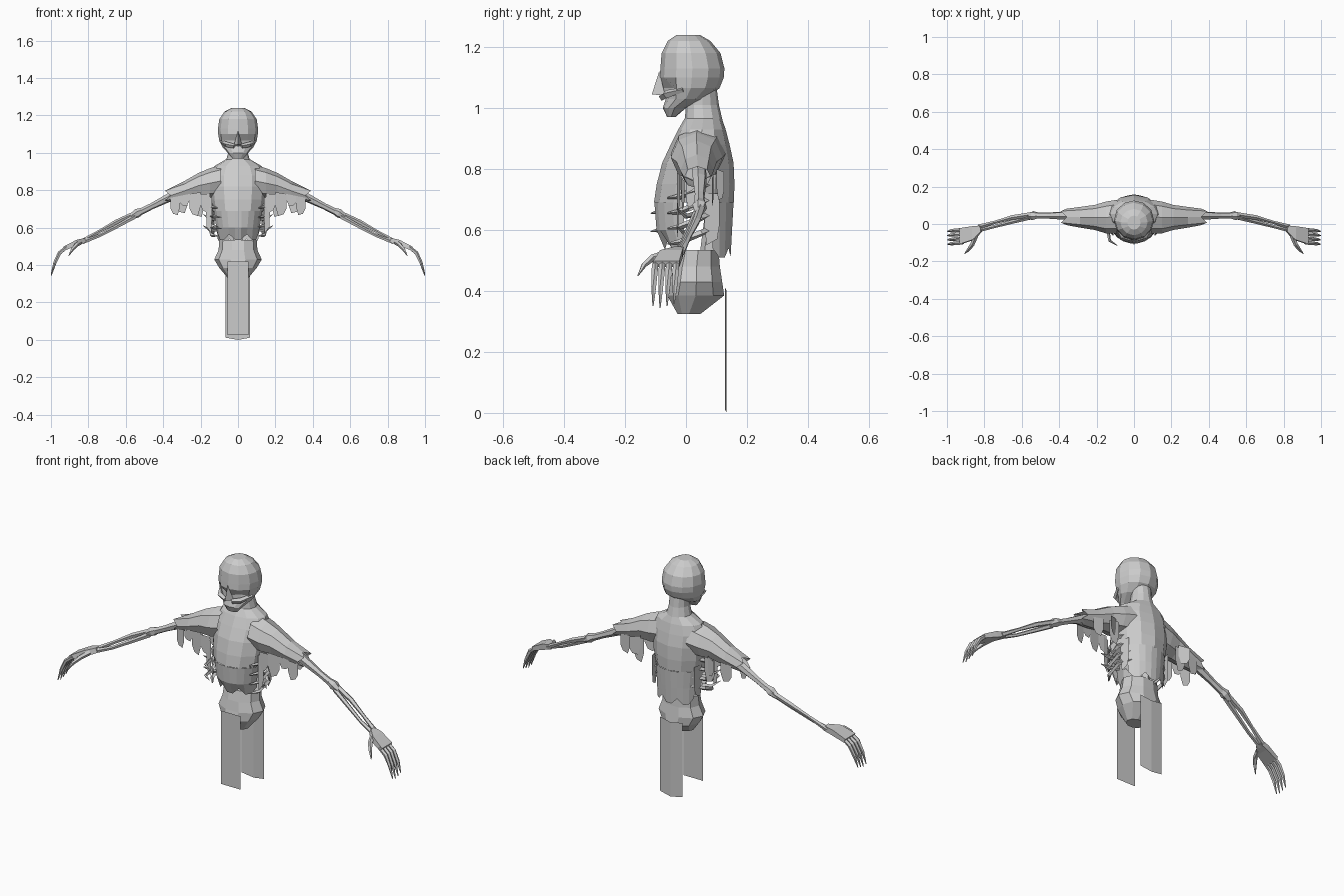
import bpy, bmesh, math
from mathutils import Vector


def make(name, verts, faces, mirror=False):
    me = bpy.data.meshes.new(name)
    me.from_pydata([tuple(v) for v in verts], [], faces)
    bm = bmesh.new()
    bm.from_mesh(me)
    bmesh.ops.recalc_face_normals(bm, faces=bm.faces)
    bm.to_mesh(me)
    bm.free()
    ob = bpy.data.objects.new(name, me)
    bpy.context.collection.objects.link(ob)
    if mirror:
        ob.modifiers.new("mirror", 'MIRROR')
    return ob


def loft(name, rings, closed=True, caps=(True, True), mirror=False):
    n = len(rings[0])
    verts = [v for r in rings for v in r]
    faces = []
    for i in range(len(rings) - 1):
        for j in range(n if closed else n - 1):
            k = (j + 1) % n
            faces.append((i*n + j, i*n + k, (i+1)*n + k, (i+1)*n + j))
    if closed and caps[0]:
        faces.append(tuple(range(n)))
    if closed and caps[1]:
        faces.append(tuple(range(len(verts) - n, len(verts))))
    return make(name, verts, faces, mirror)


def level(z, hw, yf, yb, n=12, a0=0, a1=360):
    """Horizontal oval (or arc of it) between front yf and back yb."""
    count = n if a1 - a0 == 360 else n + 1
    out = []
    for i in range(count):
        a = math.radians(a0 + (a1 - a0) * i / n)
        out.append((hw * math.cos(a), (yf + yb)/2 + (yb - yf)/2 * math.sin(a), z))
    return out


def tube(name, pts, radii, n=5, mirror=True):
    pts = [Vector(p) for p in pts]
    rings = []
    for i, (p, r) in enumerate(zip(pts, radii)):
        d = (pts[min(i+1, len(pts)-1)] - pts[max(i-1, 0)]).normalized()
        u = d.cross(Vector((0.1, 0.3, 1)) if abs(d.z) < .9 else Vector((1, 0, 0))).normalized()
        w = d.cross(u)
        rings.append([p + r * (u*math.cos(2*math.pi*k/n) + w*math.sin(2*math.pi*k/n)) for k in range(n)])
    return loft(name, rings, mirror=mirror)


def strip(name, a, b, drop, taper=.5, mirror=True):
    """Ragged cloth strip hanging from edge a-b."""
    a, b = Vector(a), Vector(b)
    m, d = (a + b)/2, Vector((0, 0, -drop))
    lo_a, lo_b = m.lerp(a, taper) + d, m.lerp(b, taper) + d*.88
    return make(name, [a, b, b + d*.6, lo_b, lo_a, a + d*.6],
                [(0, 1, 2, 5), (5, 2, 3, 4)], mirror)


# Skull with sunken eye sockets
skull = loft("head", [level(*r) for r in [
    (1.24, .035, -.03, .045), (1.22, .073, -.06, .08), (1.18, .1, -.08, .113),
    (1.13, .107, -.084, .126), (1.10, .106, -.086, .124), (1.065, .1, -.078, .11),
    (1.03, .082, -.066, .065), (1.0, .055, -.076, .0), (.97, .03, -.062, -.035)]])
for v in skull.data.vertices:
    if v.co.y < -.04 and .02 < abs(v.co.x) < .07 and 1.05 < v.co.z < 1.08:
        v.co.y += .025
make("nose", [(0, -.088, 1.12), (-.022, -.068, 1.04), (.022, -.068, 1.04), (0, -.112, 1.045)],
     [(0, 1, 3), (0, 3, 2), (1, 2, 3)])
tube("cheekbone", [(.02, -.078, 1.035), (.06, -.065, 1.045), (.092, -.01, 1.06)], [.012, .014, .008], 4)

# Neck and shirt body
loft("neck", [level(*r) for r in [
    (1.07, .052, .01, .1), (1.01, .05, 0, .108), (.95, .066, -.005, .122)]], caps=(False, False))
loft("shirt_upper", [level(*r) for r in [
    (.965, .065, -.005, .118), (.93, .125, -.025, .13), (.88, .15, -.05, .143),
    (.82, .15, -.078, .156), (.75, .145, -.096, .159), (.69, .135, -.105, .157)]],
    caps=(False, False))

# Shirt front and back tails with a ragged lower edge
for name, a0, a1, rows in [
    ("shirt_front", 195, 345, [(.69, .135, -.105, .157), (.6, .12, -.098, .15), (.535, .112, -.07, .14)]),
    ("shirt_back", 25, 155, [(.69, .135, -.105, .157), (.6, .125, -.08, .152), (.51, .12, -.06, .147)])]:
    rings = [level(*r, n=9, a0=a0, a1=a1) for r in rows]
    rings[-1] = [(x, y, z + (.03 if i % 3 == 0 else 0)) for i, (x, y, z) in enumerate(rings[-1])]
    loft(name, rings, closed=False)
strip("side_strip_front", (.14, -.03, .76), (.17, -.025, .77), .19, .8)
strip("side_strip_back", (.135, .06, .72), (.125, .11, .72), .17, .7)
strip("side_strip_middle", (.148, .0, .76), (.147, .045, .76), .1)

# Spine, ribs and pelvis
tube("spine", [(0, .085, .8), (0, .09, .65), (0, .07, .48)], [.025, .028, .03], 6, False)
for i, z in enumerate((.74, .69, .64, .59)):
    tube("rib", [(.02, .1, z + .01), (.1, .095, z + .02), (.145, .05, z), (.14, -.02, z - .03),
                 (.11, -.06, z - .035)], [.01, .011, .011, .01, .003], 4)
for z in (.66, .6):
    tube("broken_rib", [(.11, .02, z - .01), (.15, .0, z - .015), (.185, -.03, z + .01)], [.01, .009, .002], 4)
    tube("front_rib", [(-.14, -.03, z), (-.13, -.09, z), (-.09, -.115, z - .005)], [.009, .008, .002], 4, False)
loft("pelvis", [level(*r, n=10) for r in [
    (.535, .1, -.03, .11), (.48, .104, -.045, .115), (.43, .127, -.055, .123),
    (.385, .1, -.066, .13), (.325, .05, -.03, .05)]])

# Loincloth panels
make("front_loincloth", [(-.057, -.062, .42), (.057, -.062, .42), (.057, -.062, .025), (-.057, -.062, .025)],
     [(0, 1, 2, 3)])
loft("back_loincloth", [[(-.068, .128, z + .012), (0, .133, z), (.065, .128, z + .012)] for z in (.4, 0)],
     closed=False)

# Sleeves with jagged cuffs
rings = []
for x, zc, hz, yc, hy in [(.09, .85, .085, .04, .09), (.15, .838, .08, .035, .085), (.21, .825, .068, .035, .067),
                          (.29, .795, .052, .036, .055), (.36, .772, .036, .038, .044)]:
    rings.append([(x + (.03 if x > .35 and k % 2 else 0), yc + hy*math.cos(k*math.pi/4),
                   zc + hz*math.sin(k*math.pi/4)) for k in range(8)])
loft("sleeve", rings, caps=(False, False), mirror=True)
for a, b, drop in [((.31, -.015, .77), (.36, -.005, .76), .1), ((.2, -.03, .79), (.26, -.02, .78), .125),
                   ((.26, -.018, .78), (.31, -.012, .77), .06), ((.15, -.03, .78), (.2, -.03, .78), .1),
                   ((.18, .1, .79), (.24, .1, .78), .13), ((.27, .09, .78), (.33, .085, .77), .1)]:
    strip("sleeve_strip", a, b, drop)
strip("sleeve_flap", (.2, .1, .8), (.25, .125, .79), .1)

# Arm bones: upper arm, elbow and paired forearm bones
tube("upper_arm", [(.2, .04, .83), (.36, .045, .765), (.46, .045, .715), (.54, .045, .675)],
     [.026, .024, .017, .018], 6)
tube("elbow", [(.505, .046, .695), (.54, .045, .677), (.575, .042, .655)], [.014, .025, .014], 6)
tube("forearm_outer", [(.55, .05, .675), (.65, .035, .63), (.74, .01, .58), (.83, -.015, .528)],
     [.014, .013, .009, .013])
tube("forearm_inner", [(.55, .037, .66), (.65, .012, .605), (.74, -.012, .557), (.83, -.032, .523)],
     [.013, .011, .009, .012])

# Hand: flat palm, four clawed fingers and a thumb
palm = []
for x, z, y0, y1, t in [(.815, .533, -.04, -.008, .012), (.86, .52, -.085, -.012, .014),
                        (.93, .488, -.108, -.022, .01)]:
    palm.append([(x + t*.4, y0, z + t), (x + t*.4, y1, z + t), (x - t*.4, y1, z - t), (x - t*.4, y0, z - t)])
loft("palm", palm, mirror=True)
for i in range(4):
    y = -.1 + i*.023
    tube("finger", [(.915, y, .495), (.953, y - .003, .465), (.978, y - .005, .415),
                    (.998, y - .008, .345 + .006*abs(i - 1))], [.01, .011, .009, .002])
tube("thumb", [(.845, -.06, .522), (.865, -.11, .508), (.885, -.138, .485), (.905, -.158, .45)],
     [.014, .012, .009, .002])
